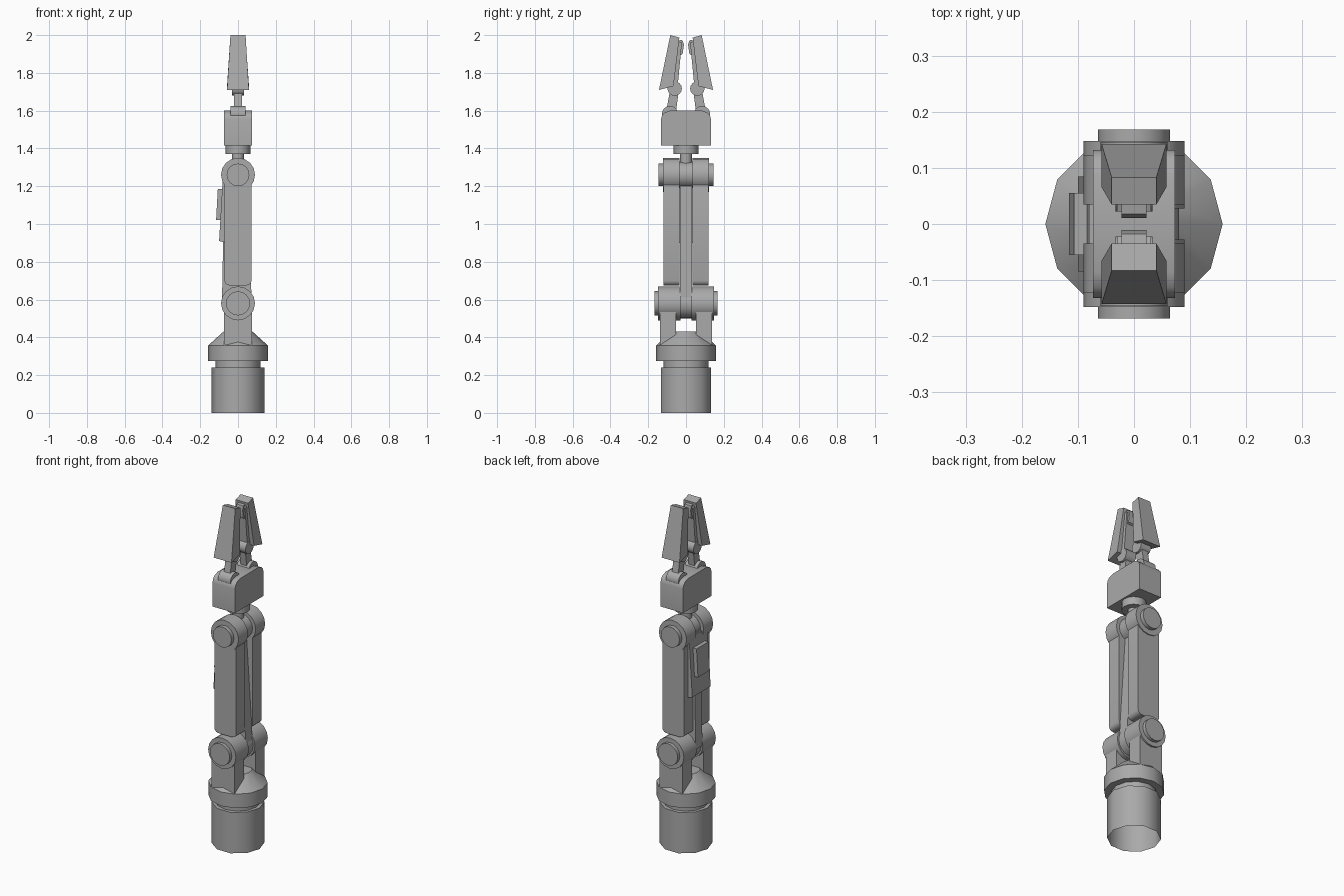
import bpy, bmesh, math
from mathutils import Matrix, Vector

if "Cube" in bpy.data.objects:
    bpy.data.objects.remove(bpy.data.objects["Cube"], do_unlink=True)

GREY = (0.4, 0.4, 0.4, 1)
metal = bpy.data.materials.new("plain grey metal")
metal.use_nodes = True
metal.diffuse_color = GREY
metal.node_tree.nodes["Principled BSDF"].inputs["Base Color"].default_value = GREY


def finish(name, bm, smooth=True):
    bmesh.ops.recalc_face_normals(bm, faces=bm.faces)
    mesh = bpy.data.meshes.new(name)
    bm.to_mesh(mesh)
    bm.free()
    mesh.materials.append(metal)
    ob = bpy.data.objects.new(name, mesh)
    bpy.context.collection.objects.link(ob)
    if smooth:
        bpy.ops.object.select_all(action='DESELECT')
        ob.select_set(True)
        bpy.context.view_layer.objects.active = ob
        bpy.ops.object.shade_smooth_by_angle(angle=math.radians(40))
    return ob


def lathe(name, profile, sides):
    """Turn (radius, height) points around z."""
    bm = bmesh.new()
    rings = []
    for r, z in profile:
        rings.append([bm.verts.new((r * math.cos(a), r * math.sin(a), z))
                      for a in (math.tau * i / sides for i in range(sides))])
    for low, high in zip(rings, rings[1:]):
        for i in range(sides):
            j = (i + 1) % sides
            bm.faces.new((low[i], low[j], high[j], high[i]))
    bm.faces.new(rings[-1])
    return finish(name, bm)


def rod(name, start, end, radius, sides=16):
    """Capped cylinder between two points."""
    a, b = Vector(start), Vector(end)
    bm = bmesh.new()
    turn = (b - a).to_track_quat('Z', 'Y').to_matrix().to_4x4()
    bmesh.ops.create_cone(bm, cap_ends=True, segments=sides, radius1=radius, radius2=radius,
                          depth=(b - a).length, matrix=Matrix.Translation((a + b) / 2) @ turn)
    return finish(name, bm)


def box(name, low, high, bevel=0):
    lo, hi = Vector(low), Vector(high)
    bm = bmesh.new()
    bmesh.ops.create_cube(bm, size=1, matrix=Matrix.Translation((lo + hi) / 2)
                          @ Matrix.Diagonal((hi - lo).to_4d()))
    if bevel:
        edges = [e for e in bm.edges if abs(e.verts[0].co.y - e.verts[1].co.y) > 1e-4]
        bmesh.ops.bevel(bm, geom=edges, offset=bevel, segments=3, profile=0.5, affect='EDGES')
    return finish(name, bm)


def slab(name, outline, low, high, axis):
    """Extrude an outline along x (outline in y, z) or y (outline in x, z)."""
    bm = bmesh.new()
    place = (lambda p, d: (d, p[0], p[1])) if axis == 'x' else (lambda p, d: (p[0], d, p[1]))
    a = [bm.verts.new(place(p, low)) for p in outline]
    b = [bm.verts.new(place(p, high)) for p in outline]
    bm.faces.new(a)
    bm.faces.new(b)
    for i in range(len(a)):
        j = (i + 1) % len(a)
        bm.faces.new((a[i], a[j], b[j], b[i]))
    return finish(name, bm)


# Base, open underneath, and the turning collar with its cone
lathe("base", [(0.14, 0), (0.14, 0.24), (0.1, 0.24)], 10)
lathe("base_neck", [(0.119, 0.23), (0.119, 0.28)], 12)
lathe("collar", [(0.1, 0.275), (0.158, 0.275), (0.158, 0.357), (0.075, 0.432)], 12)

LOW, TOP = 0.58, 1.26
for s, side in ((-1, "front"), (1, "back")):
    # Fork arm and lower hinge
    ya, yb = sorted((s * 0.053, s * 0.138))
    box(side + "_fork_arm", (-0.075, ya, 0.34), (0.075, yb, LOW))
    rod(side + "_lower_hinge", (0, s * 0.028, LOW), (0, s * 0.148, LOW), 0.09)
    rod(side + "_lower_cap", (0, s * 0.14, LOW), (0, s * 0.168, LOW), 0.064)
    # Forearm rail and upper hinge
    ya, yb = sorted((s * 0.035, s * 0.118))
    box(side + "_forearm_rail", (-0.071, ya, 0.675), (0.071, yb, 1.28), 0.025)
    rod(side + "_upper_hinge", (0, s * 0.035, TOP), (0, s * 0.123, TOP), 0.09)
    rod(side + "_upper_cap", (0, s * 0.12, TOP), (0, s * 0.146, TOP), 0.06)

# Middle strut and its hinge cores
slab("middle_strut", [(-0.085, LOW), (0.075, LOW), (0.03, TOP), (-0.072, TOP)],
     -0.031, 0.031, 'y')
rod("lower_hinge_core", (0, -0.03, LOW), (0, 0.03, LOW), 0.08)
rod("upper_hinge_core", (0, -0.04, TOP), (0, 0.04, TOP), 0.07)

# Tilted cover with a raised panel on the rail side
slab("side_cover", [(-0.1, 0.91), (-0.06, 0.9), (-0.06, 1.25), (-0.08, 1.25)],
     -0.085, 0.085, 'y')
slab("side_panel", [(-0.116, 1.02), (-0.09, 1.02), (-0.08, 1.185), (-0.107, 1.185)],
     -0.055, 0.055, 'y')

# Wrist and hand block with rounded shoulders
rod("wrist_pin", (0, 0, 1.28), (0, 0, 1.39), 0.032, 12)
rod("wrist_disc", (0, 0, 1.37), (0, 0, 1.42), 0.065)
shoulder = [(0.132, 1.415), (0.132, 1.555), (0.127, 1.575), (0.113, 1.59), (0.085, 1.6)]
slab("hand_block", shoulder + [(-y, z) for y, z in reversed(shoulder)], -0.073, 0.073, 'x')


def claw(name, s):
    """Tapered gripper tip, wider at its foot."""
    bm = bmesh.new()
    foot = [(-0.058, 0.143, 1.71), (0.058, 0.143, 1.71), (0.058, 0.066, 1.73), (-0.058, 0.066, 1.73)]
    tip = [(-0.04, 0.083, 2), (0.04, 0.083, 2), (0.04, 0.035, 1.987), (-0.04, 0.035, 1.987)]
    a, b = ([bm.verts.new((x, s * y, z)) for x, y, z in ring] for ring in (foot, tip))
    bm.faces.new(a)
    bm.faces.new(b)
    for i in range(4):
        j = (i + 1) % 4
        bm.faces.new((a[i], a[j], b[j], b[i]))
    finish(name, bm, smooth=False)


# Two mirrored fingers: knuckle, link, joint, claw and grip pad
for s, side in ((-1, "front"), (1, "back")):
    rod(side + "_knuckle", (-0.04, s * 0.085, 1.582), (0.04, s * 0.085, 1.582), 0.043)
    slab(side + "_finger_link", [(s * y, z) for y, z in
         ((0.108, 1.58), (0.055, 1.58), (0.037, 1.715), (0.083, 1.715))], -0.02, 0.02, 'x')
    rod(side + "_finger_joint", (-0.033, s * 0.06, 1.717), (0.033, s * 0.06, 1.717), 0.038)
    claw(side + "_claw", s)
    slab(side + "_claw_backing", [(s * y, z) for y, z in
         ((0.09, 1.71), (0.045, 1.72), (0.022, 1.96), (0.05, 1.97))], -0.03, 0.03, 'x')
    slab(side + "_grip_pad", [(s * y, z) for y, z in
         ((0.035, 1.89), (0.018, 1.9), (0.011, 1.95), (0.018, 1.972), (0.035, 1.975))],
         -0.022, 0.022, 'x')
